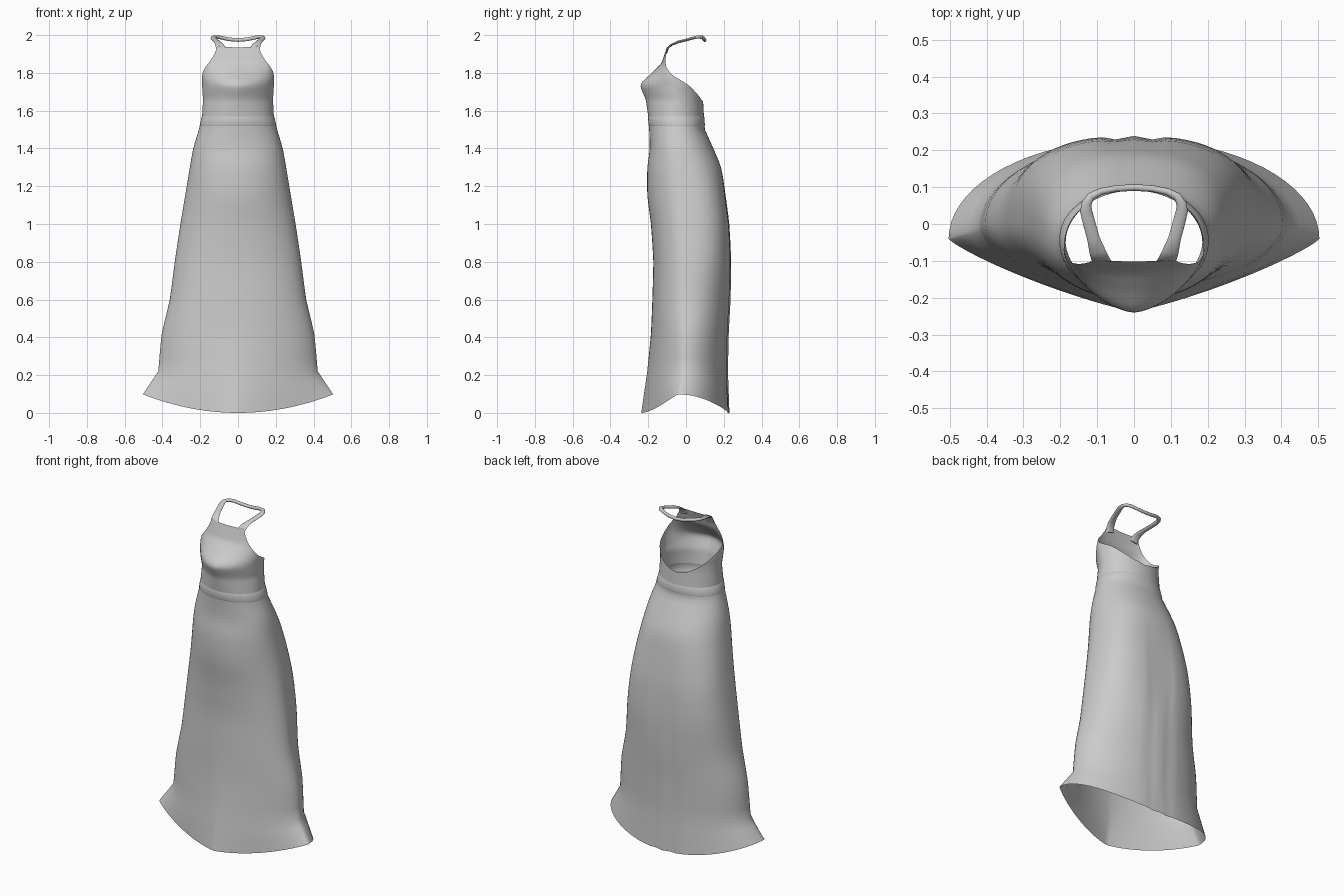
import bpy, bmesh, math
from mathutils import Vector

if "Cube" in bpy.data.objects:
    bpy.data.objects.remove(bpy.data.objects["Cube"])

COLS = 72

# Body profile: height, half width, front y, back y, side y, front roundness
PROFILE = [
    (0.00, .503, -.237, .230, -.04, 1.2),
    (0.22, .422, -.205, .222, -.01, 1.6),
    (0.42, .405, -.185, .226, 0, 1.8),
    (0.60, .360, -.178, .236, 0, 2.0),
    (0.80, .335, -.172, .240, 0, 2.0),
    (1.00, .305, -.185, .230, 0, 2.0),
    (1.15, .280, -.206, .210, 0, 2.0),
    (1.30, .255, -.206, .188, -.02, 2.1),
    (1.40, .238, -.190, .145, -.03, 2.2),
    (1.50, .207, -.195, .100, -.04, 2.1),
    (1.57, .190, -.200, .095, -.05, 2.0),
    (1.66, .185, -.213, .090, -.05, 1.7),
    (1.70, .188, -.231, .092, -.06, 1.6),
    (1.735, .190, -.244, .100, -.06, 1.6),
    (1.76, .191, -.226, .100, -.07, 1.65),
    (1.79, .190, -.190, .100, -.08, 1.7),
    (1.85, .175, -.130, .100, -.09, 2.0),
    (1.94, .150, -.100, .100, -.09, 2.0),
]

# Top edge of the bodice: degrees away from the front, height
TOP_EDGE = [(0, 1.935), (30, 1.937), (46, 1.945), (51, 1.895), (60, 1.86),
            (88, 1.80), (100, 1.77), (120, 1.73), (140, 1.69), (158, 1.66),
            (180, 1.645)]


def lookup(table, t):
    """Linear interpolation of the rows of a table by their first value."""
    for a, b in zip(table, table[1:]):
        if t <= b[0]:
            f = max(0, (t - a[0]) / (b[0] - a[0]))
            return [p + (q - p) * f for p, q in zip(a[1:], b[1:])]
    return list(table[-1][1:])


def body_profile(z):
    """Profile row, slightly averaged over height so the cloth flows."""
    d = .012 if 1.6 < z < 1.9 else .04 if .3 < z < 1.45 else 0
    rows = [lookup(PROFILE, z + k * d) for k in (-1, 0, 1)]
    return [(a + 2 * b + c) / 4 for a, b, c in zip(*rows)]


def body_point(angle, z, offset=0):
    """Point on the garment surface; angle 0 is front, pi is back."""
    w, front, back, side, n = body_profile(z)
    s, c = math.sin(angle), math.cos(angle)
    if c < 0:
        n = 2 + .75 * math.exp(-((z - 1) / .35) ** 2)    # fuller hips behind
    reach = front - offset - side if c > 0 else back + offset - side
    x = math.copysign(abs(s) ** (2 / n), s) * (w + offset)
    y = side + reach * abs(c) ** (2 / n)
    if c < 0 and z < 1.3:                                # soft folds down the back
        depth = .012 * min(1, (1.3 - z) / .6)
        y -= depth * math.exp(-((abs(x) - .055) / .02) ** 2)
    lift = 0.098 * (x / w) ** 2 * max(0, 1 - z / 0.22)   # hem rises at the sides
    return Vector((x, y, z + lift))


def make_loft(name, rings, wrap=False):
    """Skin a list of closed rings with quads."""
    bm = bmesh.new()
    vs = [[bm.verts.new(p) for p in ring] for ring in rings]
    n = len(vs[0])
    for a, b in zip(vs, vs[1:]):
        for i in range(n):
            j = (i + 1) % n
            bm.faces.new((a[i], a[j], b[j], b[i]))
    if wrap:
        bm.faces.new(vs[0])
        bm.faces.new(vs[-1])
    bmesh.ops.recalc_face_normals(bm, faces=bm.faces)
    mesh = bpy.data.meshes.new(name)
    bm.to_mesh(mesh)
    bm.free()
    ob = bpy.data.objects.new(name, mesh)
    bpy.context.collection.objects.link(ob)
    bpy.ops.object.select_all(action='DESELECT')
    ob.select_set(True)
    bpy.context.view_layer.objects.active = ob
    bpy.ops.object.shade_smooth_by_angle(angle=math.radians(50))
    return ob


ANGLES = [2 * math.pi * i / COLS for i in range(COLS)]

# Flared skirt, from hem to waist seam
heights = [r[0] for r in PROFILE if r[0] <= 1.5] + [1.52]
levels = []
for a, b in zip(heights, heights[1:]):
    levels += [a + (b - a) * k / 3 for k in range(3)]
levels.append(heights[-1])
make_loft("skirt", [[body_point(a, z) for a in ANGLES] for z in levels])

# Waistband between two seams
band = [(1.52, 0), (1.524, .0015), (1.545, .0015), (1.566, .0015), (1.57, 0)]
make_loft("waistband", [[body_point(a, z, o) for a in ANGLES] for z, o in band])

# Bodice with high front, cut-away armholes and low back
ROWS = 30
rings = []
for r in range(ROWS + 1):
    ring = []
    for a in ANGLES:
        deg = math.degrees(min(a, 2 * math.pi - a))
        top = lookup(TOP_EDGE, deg)[0]
        ring.append(body_point(a, 1.57 + (top - 1.57) * r / ROWS))
    rings.append(ring)
make_loft("bodice", rings)

# Halter strap: flattened tube running round the neck, widening into the bodice
half = [(.086, -.103, 1.905), (.091, -.095, 1.932), (.099, -.075, 1.950),
        (.110, -.040, 1.964), (.121, 0, 1.974), (.130, .035, 1.984),
        (.129, .055, 1.989), (.117, .075, 1.990), (.090, .088, 1.987),
        (.050, .096, 1.978), (0, .099, 1.974)]
path = [Vector(p) for p in half]
path += [Vector((-p[0], p[1], p[2])) for p in reversed(half[:-1])]
rings = []
for i, p in enumerate(path):
    tangent = (path[min(i + 1, len(path) - 1)] - path[max(i - 1, 0)]).normalized()
    across = tangent.cross(Vector((0, 0, 1))).normalized()
    if p.y < -.06:                                       # lie flat on the bodice
        across = Vector((math.copysign(1, p.x), 0, 0))
        across = (across - tangent * across.dot(tangent)).normalized()
    if across.dot(Vector((p.x, p.y, 0))) < 0:
        across = -across
    up = across.cross(tangent).normalized()
    if up.z < 0:
        up = -up
    back = max(0, min(1, (p.y - .03) / .06))
    base = max(0, min(1, (-.04 - p.y) / .06))
    wide = .017 - .008 * back + .009 * base
    thick = .007 + .003 * back - .003 * base
    rings.append([p + across * wide * math.cos(k * math.pi / 5)
                  + up * thick * math.sin(k * math.pi / 5) for k in range(10)])
make_loft("halter_strap", rings, wrap=True)
